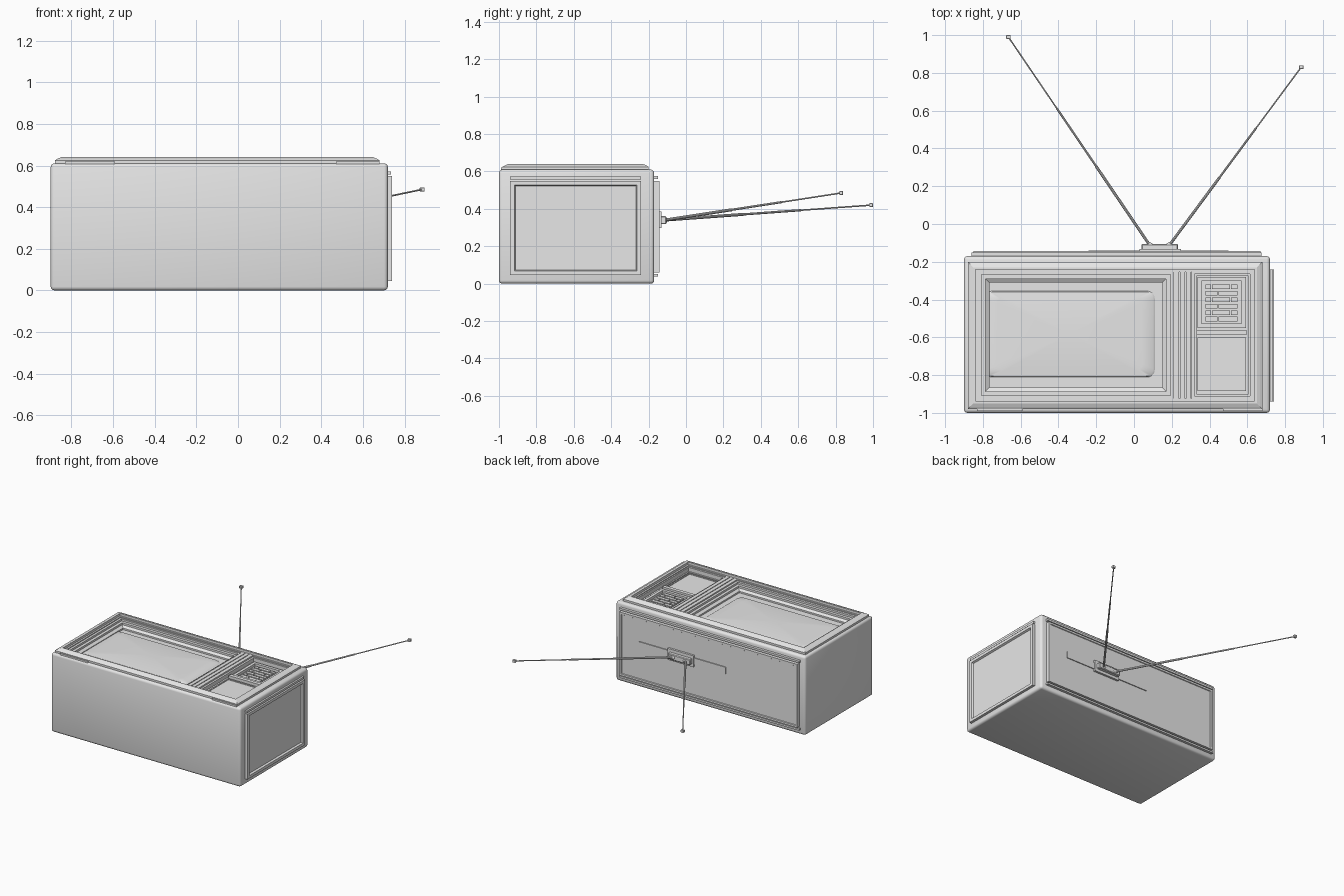
import bpy, bmesh, math
from mathutils import Vector

cube = bpy.data.objects.get("Cube")
if cube:
    bpy.data.objects.remove(cube, do_unlink=True)

grey = bpy.data.materials.new("plain_grey")
grey.use_nodes = True
grey.diffuse_color = (0.8, 0.8, 0.8, 1)
grey.node_tree.nodes["Principled BSDF"].inputs["Base Color"].default_value = (0.8, 0.8, 0.8, 1)


def finish(name, bm, smooth=False):
    bmesh.ops.recalc_face_normals(bm, faces=bm.faces)
    mesh = bpy.data.meshes.new(name)
    bm.to_mesh(mesh)
    bm.free()
    mesh.materials.append(grey)
    obj = bpy.data.objects.new(name, mesh)
    bpy.context.collection.objects.link(obj)
    if smooth:
        bpy.ops.object.select_all(action='DESELECT')
        obj.select_set(True)
        bpy.context.view_layer.objects.active = obj
        bpy.ops.object.shade_smooth_by_angle(angle=math.radians(35))
    return obj


def box(name, x, y, z, bevel=0.0, segments=1):
    """Box from (min, max) pairs, with optionally softened edges."""
    bm = bmesh.new()
    bmesh.ops.create_cube(bm, size=1)
    for v in bm.verts:
        v.co = [(a + b) / 2 + c * (b - a) for c, (a, b) in zip(v.co, (x, y, z))]
    if bevel:
        bmesh.ops.bevel(bm, geom=bm.edges[:], offset=bevel, segments=segments,
                        profile=0.5, affect='EDGES')
    return finish(name, bm, bevel > 0)


def stepped_frame(name, rect, steps, to_world=lambda p: p, floor=False):
    """Loft concentric rectangles; each step is (inset, height)."""
    x0, x1, y0, y1 = rect
    bm = bmesh.new()
    rings = []
    for i, h in steps:
        corners = ((x0 + i, y0 + i), (x1 - i, y0 + i), (x1 - i, y1 - i), (x0 + i, y1 - i))
        rings.append([bm.verts.new(to_world(Vector((a, b, h)))) for a, b in corners])
    for lo, hi in zip(rings, rings[1:]):
        for k in range(4):
            bm.faces.new((lo[k], lo[(k + 1) % 4], hi[(k + 1) % 4], hi[k]))
    if floor:
        bm.faces.new(rings[-1])
    return finish(name, bm)


def rod(name, a, b, r1, r2, sides=10):
    bm = bmesh.new()
    d = b - a
    bmesh.ops.create_cone(bm, cap_ends=True, segments=sides, radius1=r1, radius2=r2,
                          depth=d.length)
    turn = d.to_track_quat('Z', 'Y')
    for v in bm.verts:
        v.co = turn @ v.co + (a + b) / 2
    return finish(name, bm, True)


# Cabinet, hollowed on top for the screen and controls
cabinet = box("cabinet", (-0.9, 0.72), (-1, -0.17), (0, 0.61), 0.018, 3)
cutter = box("face_cutter", (-0.83, 0.655), (-0.945, -0.235), (0.53, 0.8))
cut = cabinet.modifiers.new("face_opening", 'BOOLEAN')
cut.operation = 'DIFFERENCE'
cut.solver = 'EXACT'
cut.object = cutter
cutter.hide_render = True
cutter.hide_viewport = True

# Raised bezel around the whole face
stepped_frame("outer_bezel", (-0.88, 0.68, -0.98, -0.2),
              [(0, 0.6), (0, 0.625), (0.012, 0.632), (0.03, 0.64), (0.042, 0.64),
               (0.042, 0.622), (0.055, 0.622), (0.055, 0.53)])
for side, x in (("left", (-0.83, -0.59)), ("right", (0.47, 0.68))):
    box(side + "_lower_trim", x, (-0.99, -0.975), (0.6, 0.62))

# Stepped surround leading down to the screen
stepped_frame("screen_surround", (-0.826, 0.21, -0.926, -0.25),
              [(0, 0.53), (0, 0.615), (0.018, 0.615), (0.018, 0.6), (0.04, 0.6),
               (0.04, 0.585), (0.06, 0.572), (0.06, 0.56)], floor=True)


# Domed screen with rounded corners
def domed_screen(name, centre, half, radius, base, rise):
    bm = bmesh.new()
    outline = []
    for q, (sx, sy) in enumerate(((1, 1), (-1, 1), (-1, -1), (1, -1))):
        for k in range(6):
            t = math.pi / 2 * (q + k / 5)
            outline.append((sx * (half[0] - radius) + radius * math.cos(t),
                            sy * (half[1] - radius) + radius * math.sin(t)))
    count, rings = len(outline), []
    for s in (1, 0.98, 0.85, 0.65, 0.45, 0.25, 0.1):
        z = base if s == 1 else base + 0.006 + rise * (1 - s * s)
        rings.append([bm.verts.new((centre[0] + s * a, centre[1] + s * b, z))
                      for a, b in outline])
    for lo, hi in zip(rings, rings[1:]):
        for k in range(count):
            n = (k + 1) % count
            bm.faces.new((lo[k], lo[n], hi[n], hi[k]))
    bm.faces.new(rings[-1])
    return finish(name, bm, True)


domed_screen("screen", (-0.34, -0.583), (0.45, 0.228), 0.04, 0.56, 0.012)

# Ribbed divider between the screen and the controls
for i, x in enumerate((0.21, 0.243, 0.276)):
    box(f"divider_rib_{i + 1}", (x, x + 0.027), (-0.93, -0.245), (0.53, 0.625))
box("divider_base", (0.205, 0.31), (-0.93, -0.245), (0.53, 0.605))

# Control panel well
stepped_frame("control_surround", (0.305, 0.63, -0.926, -0.25),
              [(0, 0.53), (0, 0.615), (0.015, 0.615), (0.015, 0.585), (0.025, 0.585),
               (0.025, 0.57)], floor=True)
stepped_frame("grille_frame", (0.335, 0.592, -0.55, -0.28),
              [(0, 0.57), (0, 0.595), (0.022, 0.595), (0.022, 0.575)], floor=True)
box("control_bar", (0.332, 0.595), (-0.588, -0.56), (0.57, 0.605))
stepped_frame("control_cover", (0.335, 0.592, -0.885, -0.6),
              [(0, 0.57), (0, 0.59), (0.01, 0.59), (0.01, 0.584)], floor=True)

# Speaker grille of staggered bars
for row in range(6):
    y = -0.333 - row * 0.034
    joints = (0.375, 0.445, 0.55) if row % 2 else (0.375, 0.41, 0.51, 0.55)
    for k, (a, b) in enumerate(zip(joints, joints[1:])):
        box(f"grille_bar_{row + 1}_{k + 1}", (a + 0.003, b - 0.003),
            (y - 0.012, y + 0.012), (0.57, 0.588))

# Side panel, with a trim bar above it
stepped_frame("side_panel", (-0.94, -0.24, 0.045, 0.55),
              [(0, 0.71), (0, 0.74), (0.022, 0.74), (0.028, 0.726)],
              lambda p: Vector((p.z, p.x, p.y)), floor=True)
box("side_trim", (0.71, 0.734), (-0.94, -0.24), (0.556, 0.572))

# Back panel, with trim bars above and below
stepped_frame("back_panel", (-0.85, 0.67, 0.06, 0.55),
              [(0, -0.18), (0, -0.143), (0.015, -0.143), (0.018, -0.148)],
              lambda p: Vector((p.x, p.z, p.y)), floor=True)
for name, z in (("upper", (0.56, 0.576)), ("lower", (0.038, 0.052))):
    box(name + "_back_trim", (-0.86, 0.675), (-0.18, -0.15), z)

# Antenna mount on the back
box("antenna_strip", (-0.24, 0.5), (-0.16, -0.141), (0.315, 0.365))
box("antenna_plate", (0.03, 0.25), (-0.16, -0.132), (0.297, 0.385))
box("antenna_block", (0.04, 0.233), (-0.14, -0.105), (0.318, 0.362), 0.005)

# Telescopic antenna rods, each with a pivot and a tip
for side, start, end in (("right", (0.085, -0.115, 0.34), (-0.665, 0.99, 0.42)),
                         ("left", (0.185, -0.115, 0.34), (0.885, 0.83, 0.485))):
    a, b = Vector(start), Vector(end)
    stops = (0, 0.38, 0.66, 1)
    for k, r in enumerate((0.008, 0.006, 0.004)):
        rod(f"{side}_antenna_section_{k + 1}", a.lerp(b, stops[k]), a.lerp(b, stops[k + 1]), r, r)
    x, y, z = b
    box(side + "_antenna_tip", (x - 0.012, x + 0.012), (y - 0.01, y + 0.01),
        (z - 0.01, z + 0.01), 0.002)
    bm = bmesh.new()
    bmesh.ops.create_uvsphere(bm, u_segments=12, v_segments=8, radius=0.017)
    bmesh.ops.translate(bm, verts=bm.verts, vec=a)
    finish(side + "_antenna_pivot", bm, True)
